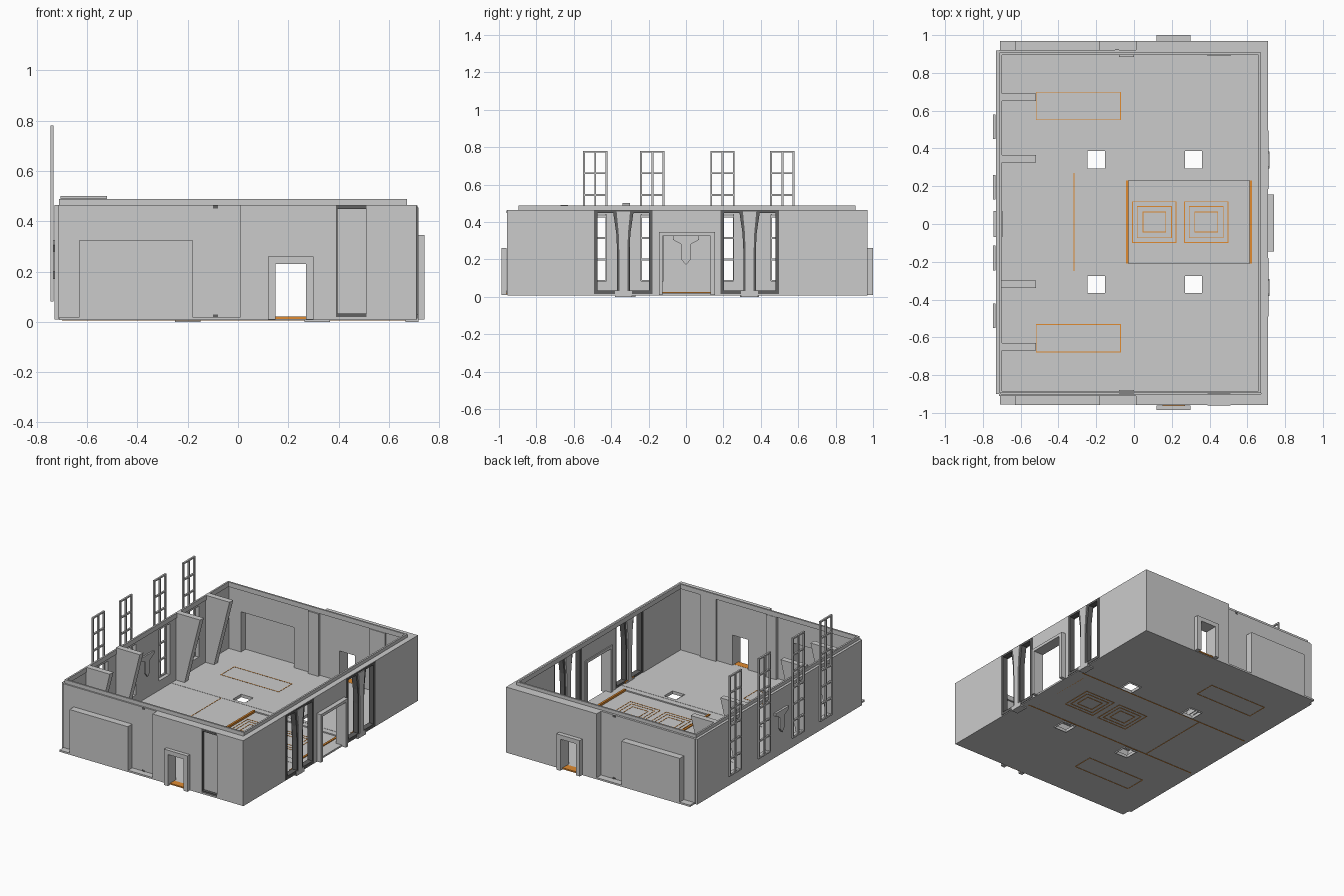
import bpy
import bmesh

cube = bpy.data.objects.get("Cube")
if cube:
    bpy.data.objects.remove(cube, do_unlink=True)


def material(name, rgb):
    m = bpy.data.materials.new(name)
    m.use_nodes = True
    m.diffuse_color = (*rgb, 1)
    m.node_tree.nodes["Principled BSDF"].inputs["Base Color"].default_value = (*rgb, 1)
    return m


GREY = material("stone grey", (0.6, 0.6, 0.6))
DARK = material("dark grey", (0.12, 0.12, 0.12))
ORANGE = material("orange inlay", (0.75, 0.26, 0.03))


def finish(name, bm, mat):
    bmesh.ops.recalc_face_normals(bm, faces=bm.faces)
    me = bpy.data.meshes.new(name)
    bm.to_mesh(me)
    bm.free()
    me.materials.append(mat)
    ob = bpy.data.objects.new(name, me)
    bpy.context.collection.objects.link(ob)
    return ob


def add_box(bm, x, y, z):
    verts = bmesh.ops.create_cube(bm, size=1)["verts"]
    for v in verts:
        for i, (a, b) in enumerate((x, y, z)):
            v.co[i] = (a + b) / 2 + v.co[i] * (b - a)


def boxes(name, mat, *items):
    bm = bmesh.new()
    for item in items:
        add_box(bm, *item)
    return finish(name, bm, mat)


def cut(ob, *holes):
    """Cut box-shaped holes and remove the cutters again."""
    for hole in holes:
        cutter = boxes("cutter", GREY, hole)
        cutter.hide_render = True
        mod = ob.modifiers.new("hole", "BOOLEAN")
        mod.operation, mod.solver, mod.object = "DIFFERENCE", "EXACT", cutter
        bpy.context.view_layer.objects.active = ob
        bpy.ops.object.modifier_apply(modifier=mod.name)
        bpy.data.objects.remove(cutter, do_unlink=True)


def prism(name, mat, points, axis, lo, hi):
    """Extrude a closed outline along x or y."""
    bm = bmesh.new()
    place = (lambda a, b, d: (d, a, b)) if axis == "x" else (lambda a, b, d: (a, d, b))
    face = bm.faces.new([bm.verts.new(place(a, b, lo)) for a, b in points])
    new = bmesh.ops.extrude_face_region(bm, geom=[face])["geom"]
    for v in new:
        if isinstance(v, bmesh.types.BMVert):
            v.co["xy".index(axis)] = hi
    return finish(name, bm, mat)


def outline(x, y, z, w):
    """Four strips around a rectangle."""
    return [(x, (y[0], y[0] + w), z), (x, (y[1] - w, y[1]), z),
            ((x[0], x[0] + w), y, z), ((x[1] - w, x[1]), y, z)]


# Floor with sunken basin and four square shafts
floor = boxes("floor", GREY, ((-0.71, 0.71), (-0.955, 0.97), (0.008, 0.02)))
shafts = [((x, x + 0.1), (y, y + 0.1)) for x in (-0.25, 0.265) for y in (-0.37, 0.29)]
cut(floor, *[(x, y, (-0.1, 0.1)) for x, y in shafts],
    ((-0.03, 0.615), (-0.21, 0.23), (0.012, 0.1)))
for x, y in shafts:
    boxes("shaft_rim", GREY, *outline(x, y, (0.0, 0.021), 0.004))

# Orange floor inlays
rugs = [((-0.52, -0.07), (0.55, 0.7)), ((-0.52, -0.07), (-0.68, -0.53))]
lines = []
for x, y in rugs:
    lines += outline(x, y, (0.006, 0.0215), 0.004)
lines.append(((-0.32, -0.316), (-0.25, 0.27), (0.006, 0.0215)))
for y in (0.28, -0.26):
    lines.append(((-0.7, 0.67), (y - 0.003, y + 0.003), (0.006, 0.009)))
    boxes("floor_seam", GREY, ((-0.7, 0.67), (y - 0.01, y + 0.01), (0.015, 0.0215)))
for x in (-0.042, 0.612):
    lines.append(((x, x + 0.014), (-0.21, 0.23), (0.008, 0.026)))
for x, y in ((-0.01, -0.1), (0.265, -0.1)):
    for inset in (0.0, 0.025, 0.055):
        lines += outline((x + inset, x + 0.235 - inset), (y + inset, y + 0.22 - inset),
                         (0.006, 0.0135), 0.004)
boxes("floor_inlays", ORANGE, *lines)

# End walls, mirrored front and back
for s, end in ((-1, "front"), (1, "back")):
    def span(a, b):
        a, b = (a if s > 0 else a - 0.005), (b if s > 0 else b - 0.012)
        return (s * a, s * b) if s > 0 else (s * b, s * a)

    thick = boxes(end + "_wall_thick", GREY, ((0.01, 0.71), span(0.905, 0.97), (0.01, 0.465)))
    cut(thick, ((0.15, 0.27), span(0.8, 1.1), (0.018, 0.23)))
    thin = boxes(end + "_wall_thin", GREY, ((-0.715, 0.01), span(0.905, 0.922), (0.01, 0.465)))
    alcove = ((-0.61, -0.2), span(0.8, 0.955), (0.02, 0.3))
    cut(thin, alcove)
    bulge = boxes(end + "_alcove", GREY, ((-0.63, -0.18), span(0.915, 0.97), (0.01, 0.325)))
    cut(bulge, alcove)
    out = 1.0 if s > 0 else 0.998
    boxes(end + "_door_frame", GREY,
          ((0.12, 0.15), span(0.965, out), (0.01, 0.26)),
          ((0.27, 0.3), span(0.965, out), (0.01, 0.26)),
          ((0.15, 0.27), span(0.965, out), (0.23, 0.26)))
    boxes(end + "_pilaster", GREY, ((-0.08, 0.0), span(0.885, 0.91), (0.02, 0.455)))
    boxes(end + "_pilaster_sides", DARK,
          ((-0.1, -0.08), span(0.918, 0.924), (0.015, 0.03)),
          ((-0.1, -0.08), span(0.918, 0.924), (0.45, 0.465)))
    boxes(end + "_threshold", ORANGE, ((0.15, 0.27), span(0.92, 0.975), (0.012, 0.021)))
    if s < 0:
        cut(thick, ((0.39, 0.51), span(0.945, 1.1), (0.02, 0.462)))
        boxes("recess_caps", DARK,
              ((0.39, 0.51), span(0.935, 0.972), (0.02, 0.034)),
              ((0.39, 0.51), span(0.935, 0.972), (0.448, 0.462)),
              ((0.39, 0.396), span(0.935, 0.97), (0.034, 0.448)))
    boxes(end + "_inner_pilaster", GREY, ((0.39, 0.51), span(0.89, 0.91), (0.02, 0.455)))

# Side wall with a central doorway and two wide openings
side = boxes("side_wall", GREY, ((0.672, 0.71), (-0.95, 0.965), (0.01, 0.465)))
cut(side, ((0.6, 0.8), (-0.13, 0.135), (0.02, 0.33)),
    ((0.6, 0.8), (-0.49, -0.18), (0.02, 0.455)),
    ((0.6, 0.8), (0.185, 0.495), (0.02, 0.455)))
boxes("doorway_frame", GREY,
      ((0.665, 0.742), (-0.145, -0.125), (0.01, 0.345)),
      ((0.665, 0.742), (0.13, 0.155), (0.01, 0.345)),
      ((0.665, 0.742), (-0.125, 0.13), (0.325, 0.345)))

# Flared columns and dark frames of the wide openings
for c in (-0.335, 0.34):
    half = [(0.033, 0.02), (0.033, 0.24), (0.038, 0.34), (0.055, 0.455)]
    for name, mat, scale, x in (("column_edge", DARK, 1, (0.675, 0.712)),
                                ("column", GREY, 0.65, (0.665, 0.718))):
        shape = [(c + y * scale, z) for y, z in half]
        shape += [(c - y * scale, z) for y, z in reversed(half)]
        prism(name, mat, shape, "x", *x)
    boxes("column_base", GREY, ((0.665, 0.718), (c - 0.045, c + 0.045), (0.0, 0.03)))
    boxes("opening_frame", DARK,
          *[((0.675, 0.713), (c + a, c + b), (0.015, 0.462))
            for a, b in ((-0.156, -0.138), (0.138, 0.156))],
          ((0.675, 0.713), (c - 0.155, c + 0.155), (0.014, 0.034)),
          ((0.675, 0.713), (c - 0.155, c + 0.155), (0.448, 0.462)))
    boxes("opening_threshold", ORANGE, ((0.667, 0.673), (c - 0.05, c + 0.05), (0.01, 0.034)))

# Window wall
WINDOWS = (-0.485, -0.18, 0.195, 0.515)
window_wall = boxes("window_wall", GREY, ((-0.73, -0.705), (-0.9, 0.918), (0.01, 0.465)))
cut(window_wall, *[((-0.8, -0.6), (y - 0.06, y + 0.06), (0.085, 0.44)) for y in WINDOWS])

# Tall window grilles
for y in WINDOWS:
    x, z0, z1 = (-0.746, -0.734), 0.08, 0.78
    bars = [(x, (y + d - 0.005, y + d + 0.005), (z0, z1)) for d in (-0.06, 0, 0.06)]
    for i in range(7):
        z = z0 + 0.005 + i * (z1 - z0 - 0.01) / 6
        bars.append((x, (y - 0.065, y + 0.065), (z - 0.005, z + 0.005)))
    boxes("window_grille", GREY, *bars)

# Flared bracket ornament between the windows, inside and outside
for x in ((-0.707, -0.695), (-0.745, -0.728)):
    prism("wall_ornament", GREY,
          [(0, 0.17), (0.025, 0.2), (0.025, 0.28), (0.07, 0.305), (0.07, 0.325),
           (-0.07, 0.325), (-0.07, 0.305), (-0.025, 0.28), (-0.025, 0.2)], "x", *x)

# Leaning wall buttresses, wide at the top
for y, top in ((-0.65, 0.49), (-0.32, 0.5), (0.345, 0.488), (0.67, 0.488)):
    prism("buttress", GREY, [(-0.705, 0.02), (-0.64, 0.02), (-0.52, top), (-0.705, top)],
          "y", y - 0.02, y + 0.02)

# Raised lip around the inner edge of the walls
boxes("wall_lip", GREY, *outline((-0.712, 0.672), (-0.895, 0.907), (0.455, 0.488), 0.012))
